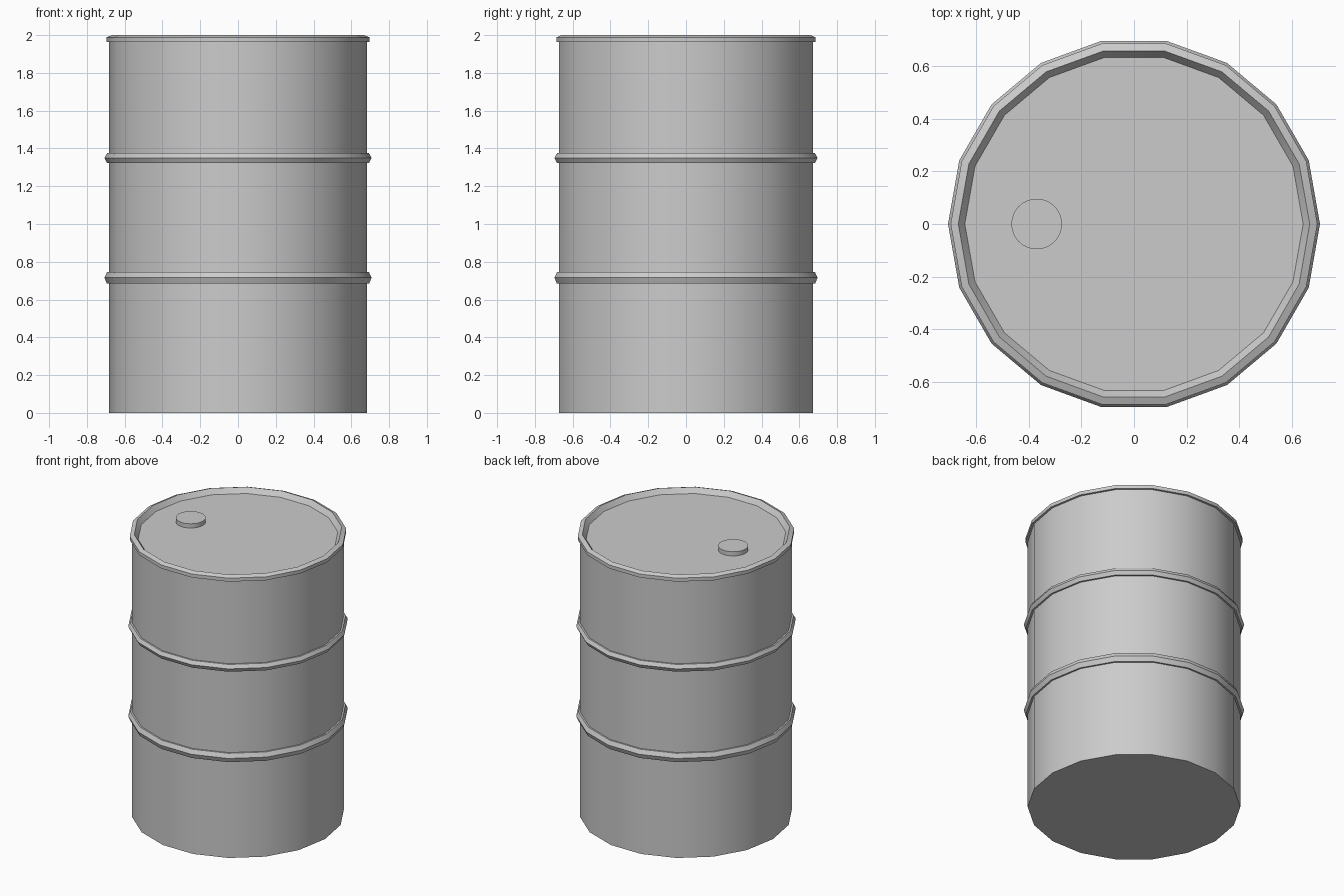
import bpy, bmesh, math

if "Cube" in bpy.data.objects:
    bpy.data.objects.remove(bpy.data.objects["Cube"])

SIDES = 18

def lathe(name, profile, sides=SIDES, center=(0, 0)):
    """Revolve (radius, z) points; radius 0 closes to a pole-free n-gon cap."""
    bm = bmesh.new()
    rings = []
    for r, z in profile:
        rings.append([bm.verts.new((center[0] + r * math.cos(2 * math.pi * i / sides),
                                    center[1] + r * math.sin(2 * math.pi * i / sides), z))
                      for i in range(sides)])
    for a, b in zip(rings, rings[1:]):
        for i in range(sides):
            j = (i + 1) % sides
            bm.faces.new((a[i], a[j], b[j], b[i]))
    bm.faces.new(rings[0][::-1])
    bm.faces.new(rings[-1])
    bmesh.ops.recalc_face_normals(bm, faces=bm.faces)
    mesh = bpy.data.meshes.new(name)
    bm.to_mesh(mesh)
    bm.free()
    obj = bpy.data.objects.new(name, mesh)
    bpy.context.collection.objects.link(obj)
    bpy.ops.object.select_all(action='DESELECT')
    obj.select_set(True)
    bpy.context.view_layer.objects.active = obj
    bpy.ops.object.shade_smooth_by_angle(angle=math.radians(25))
    return obj

R = 0.682

# Drum shell: wall with two rolled hoops, flared rim and recessed lid
profile = [(R, 0)]
for low, mid, high in ((0.684, 0.716, 0.746), (1.324, 1.35, 1.375)):
    profile += [(R, low), (0.694, low), (0.707, mid), (0.693, high), (R, high)]
profile += [(R, 1.963), (0.697, 1.963), (0.697, 1.988),
            (0.668, 2.0), (0.643, 1.965)]
lathe("drum_body", profile)

# Filler cap on the lid
lathe("filler_cap", [(0.096, 1.96), (0.096, 1.995)], 32, (-0.37, 0))
